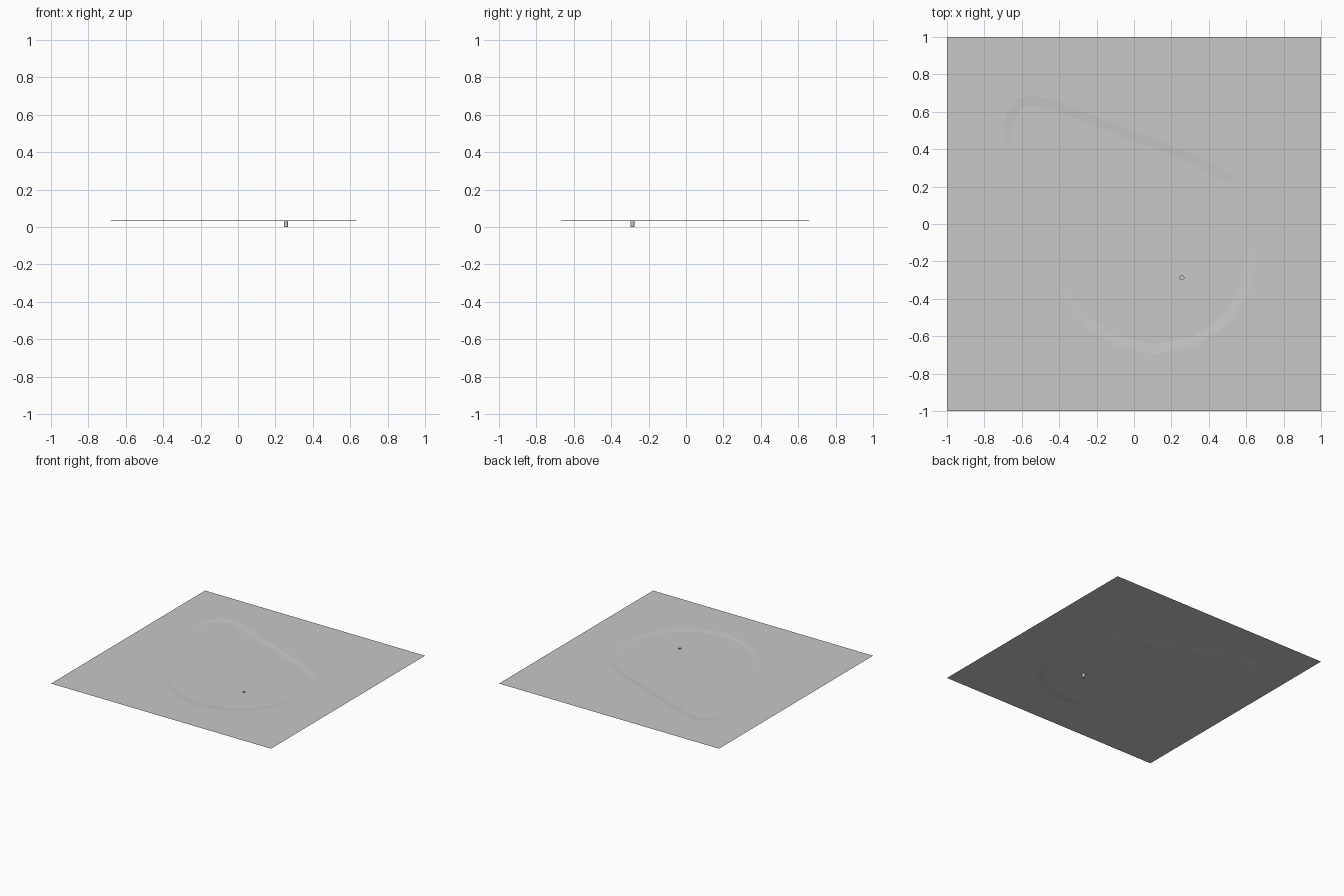
import bpy
import bmesh
import math
from mathutils import Vector

cube = bpy.data.objects.get("Cube")
if cube:
    bpy.data.objects.remove(cube, do_unlink=True)

GROUND_Z, GREEN_Z = 0.036, 0.032
RIM_WIDTH = 0.05
HOLE = Vector((0.256, -0.287))
HOLE_RADIUS, HOLE_SIDES = 0.011, 12

grey = bpy.data.materials.new("ground grey")
grey.use_nodes = True
grey.diffuse_color = (0.58, 0.58, 0.58, 1)
grey.node_tree.nodes["Principled BSDF"].inputs["Base Color"].default_value = grey.diffuse_color

# Outline of the sunken area, anticlockwise
outline = [Vector(p) for p in (
    (-0.42, 0.66), (-0.54, 0.685), (-0.62, 0.67), (-0.68, 0.60), (-0.705, 0.51),
    (-0.69, 0.40), (-0.40, -0.36), (-0.28, -0.54), (-0.10, -0.65), (0.11, -0.695),
    (0.335, -0.65), (0.515, -0.525), (0.62, -0.35), (0.66, -0.14), (0.62, 0.09),
    (0.535, 0.255), (0.325, 0.37))]


def inset(points, width):
    """Move every corner inwards along its mitre."""
    result = []
    for i, p in enumerate(points):
        a = (p - points[i - 1]).normalized()
        b = (points[(i + 1) % len(points)] - p).normalized()
        na, nb = Vector((-a.y, a.x)), Vector((-b.y, b.x))
        result.append(p + (na + nb) * width / (1 + na.dot(nb)))
    return result


def ring(bm, points, z):
    verts = [bm.verts.new((p.x, p.y, z)) for p in points]
    edges = [bm.edges.new((v, verts[(i + 1) % len(verts)])) for i, v in enumerate(verts)]
    return verts, edges


def bridge(bm, lower, upper):
    n = len(lower)
    for i in range(n):
        j = (i + 1) % n
        bm.faces.new((lower[i], lower[j], upper[j], upper[i]))


def finish(bm, name):
    mesh = bpy.data.meshes.new(name)
    bm.to_mesh(mesh)
    bm.free()
    mesh.materials.append(grey)
    obj = bpy.data.objects.new(name, mesh)
    bpy.context.collection.objects.link(obj)
    return obj


def fill_up(bm, edges):
    """Fill a flat area with a hole, facing up."""
    made = bmesh.ops.triangle_fill(bm, edges=edges, use_beauty=True, normal=(0, 0, 1))
    for f in made["geom"]:
        if isinstance(f, bmesh.types.BMFace):
            f.normal_update()
            if f.normal.z < 0:
                f.normal_flip()


circle = [HOLE + HOLE_RADIUS * Vector((math.cos(t), math.sin(t)))
          for t in (math.tau * i / HOLE_SIDES for i in range(HOLE_SIDES))]
square = [Vector(p) for p in ((-1, -1), (1, -1), (1, 1), (-1, 1))]

# Ground sheet with a sloping rim down to the sunken green
bm = bmesh.new()
border, border_edges = ring(bm, square, GROUND_Z)
top, top_edges = ring(bm, outline, GROUND_Z)
low, low_edges = ring(bm, inset(outline, RIM_WIDTH), GREEN_Z)
mouth, mouth_edges = ring(bm, circle, GREEN_Z)
fill_up(bm, border_edges + top_edges)
fill_up(bm, low_edges + mouth_edges)
bridge(bm, top, low)
finish(bm, "ground_sheet")

# Cup below the green, open at the top
bm = bmesh.new()
rim, _ = ring(bm, circle, GREEN_Z)
base, _ = ring(bm, circle, 0)
bridge(bm, rim, base)
bm.faces.new(base)
finish(bm, "hole_cup")
